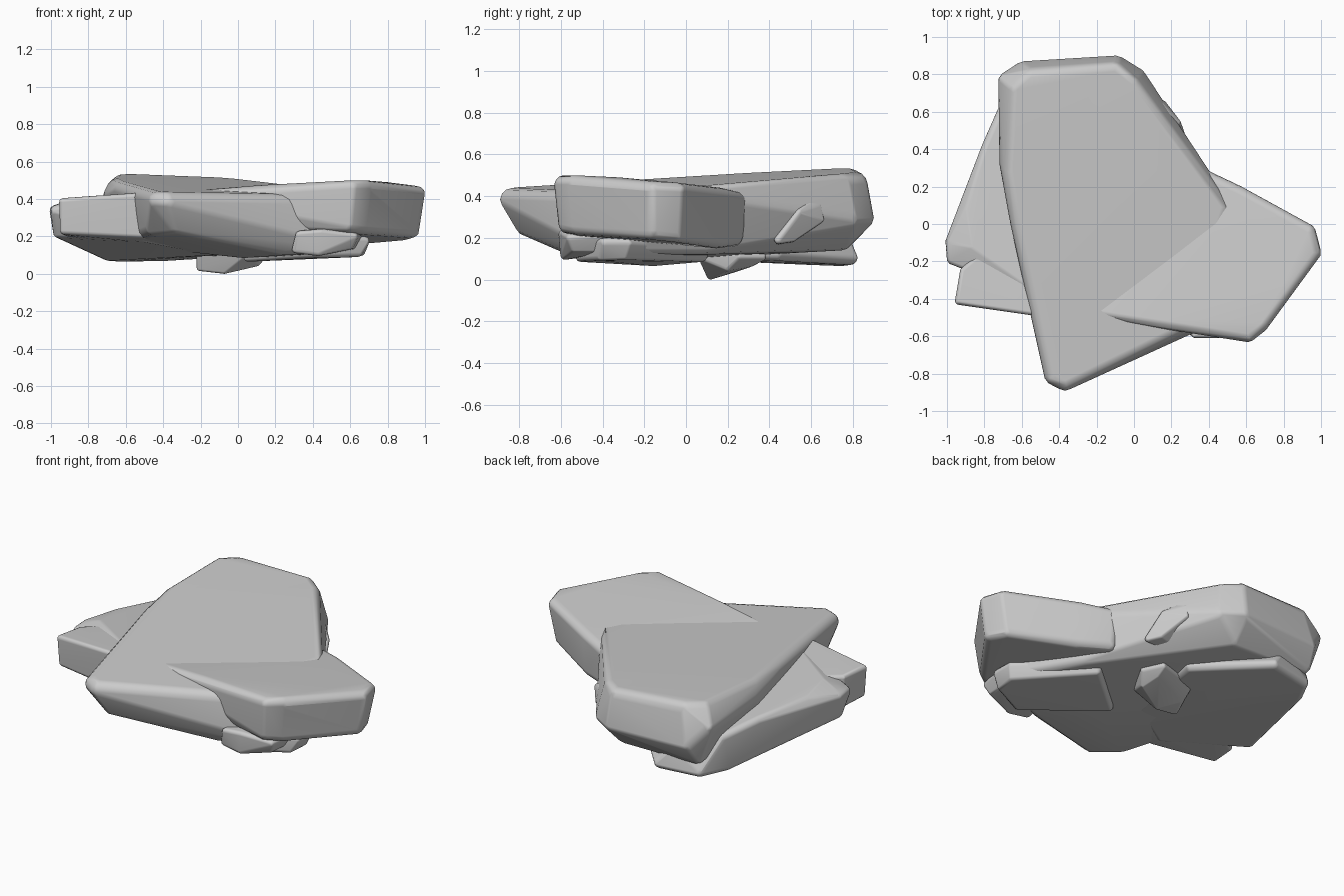
import bpy, bmesh
from mathutils import Vector, Matrix


def stone(name, top, bottom, r):
    """Rounded slab: convex hull of small balls tucked inside each outer corner."""
    pts = [Vector(p) for p in top + bottom]
    mid = sum(pts, Vector()) / len(pts)
    bm = bmesh.new()
    for i, p in enumerate(pts):
        d = Vector((mid.x - p.x, mid.y - p.y, 0)).normalized() * r
        d.z = -r if i < len(top) else r
        bmesh.ops.create_icosphere(bm, subdivisions=2, radius=r,
                                   matrix=Matrix.Translation(p + d))
    res = bmesh.ops.convex_hull(bm, input=bm.verts[:])
    inner = {g for g in res["geom_interior"] if isinstance(g, bmesh.types.BMVert)}
    bmesh.ops.delete(bm, geom=list(inner), context='VERTS')
    bmesh.ops.delete(bm, geom=[v for v in bm.verts if not v.link_faces], context='VERTS')
    bmesh.ops.recalc_face_normals(bm, faces=bm.faces[:])
    for f in bm.faces:
        f.smooth = True
    me = bpy.data.meshes.new(name)
    bm.to_mesh(me)
    bm.free()
    ob = bpy.data.objects.new(name, me)
    bpy.context.collection.objects.link(ob)
    ob.modifiers.new("shading", 'WEIGHTED_NORMAL')
    return ob


def on_plane(outline, a, b, c):
    return [(x, y, a + b * x + c * y) for x, y in outline]


# large middle slab, tilted down toward the front, bulging at the back
stone("main_slab",
      on_plane([(-.66, .76), (-.58, .83), (-.10, .87), (.0, .80), (.09, .66), (.30, .36),
                (.52, .08), (.30, -.57), (-.38, -.89), (-.44, -.86), (-.66, .0), (-.70, .3)],
               .468, -.04, .05),
      [(-.71, .80, .34), (-.62, .86, .24), (-.09, .90, .24), (.03, .83, .24), (.10, .67, .26),
       (-.64, .80, .15), (-.10, .80, .14), (.04, .60, .13), (.47, .06, .12), (.66, -.30, .12),
       (.60, -.45, .11), (.27, -.56, .10), (.05, -.3, .085), (-.34, -.82, .21),
       (-.46, -.70, .20), (-.62, .0, .15), (-.72, .35, .36)], .055)

# right slab, resting into the main one
stone("right_slab",
      [(-.22, -.48, .45), (.1, -.54, .475), (.62, -.63, .50), (.70, -.57, .50), (.84, -.34, .49),
       (1.0, -.15, .47), (.97, -.03, .465), (.55, .21, .44), (.36, .29, .42), (.0, .1, .40)],
      [(.1, -.5, .24), (.60, -.61, .22), (.68, -.55, .21), (.97, -.15, .19), (.93, -.04, .18),
       (.55, .19, .15), (.36, .27, .16), (.0, .1, .2)], .045)

# left lower slab and its front block
stone("left_slab",
      [(-1.0, -.12, .37), (-.99, -.21, .37), (-.92, .06, .39), (-.80, .44, .36), (-.69, .66, .31),
       (-.45, .78, .24), (-.1, .3, .3), (-.88, -.15, .41), (-.5, -.4, .43)],
      [(-.98, -.15, .19), (-.90, .05, .16), (-.70, .64, .07), (-.62, .78, .065), (-.36, .82, .07),
       (-.02, .45, .09), (-.10, -.1, .10), (-.5, -.4, .17)], .035)
stone("left_slab_front",
      [(-.93, -.25, .40), (-.955, -.42, .405), (-.5, -.49, .435), (-.3, -.3, .42), (-.5, .1, .40)],
      [(-.93, -.25, .20), (-.95, -.41, .21), (-.5, -.47, .19), (-.3, -.3, .15), (-.5, .1, .14)],
      .022)

# flat stone wedged beneath the right half
stone("under_slab",
      [(.33, .12, .18), (.05, -.13, .18), (.43, -.53, .2), (.70, -.40, .2), (.70, -.28, .2)],
      [(.33, .10, .085), (.03, -.15, .065), (.43, -.53, .085), (.66, -.42, .09),
       (.68, -.30, .095)], .025)

# small supporting stones
stone("front_pebble",
      [(.31, -.60, .23), (.44, -.61, .24), (.64, -.56, .22), (.66, -.40, .23), (.34, -.38, .24)],
      [(.29, -.58, .11), (.42, -.60, .095), (.62, -.54, .13), (.63, -.39, .13), (.32, -.38, .12)],
      .022)
stone("bottom_pebble",
      [(-.22, .08, .13), (.05, .06, .13), (.16, .26, .13), (.10, .38, .13), (-.18, .30, .13)],
      [(-.22, .11, .015), (-.08, .10, .0), (.12, .20, .04), (.10, .32, .06), (-.18, .22, .03)],
      .02)
stone("back_pebble",
      [(.25, .54, .34), (.19, .60, .375), (.0, .60, .36), (.0, .5, .33)],
      [(.28, .43, .17), (.16, .66, .27), (.15, .65, .33), (.24, .50, .18), (.0, .60, .24),
       (.0, .45, .16)], .02)
